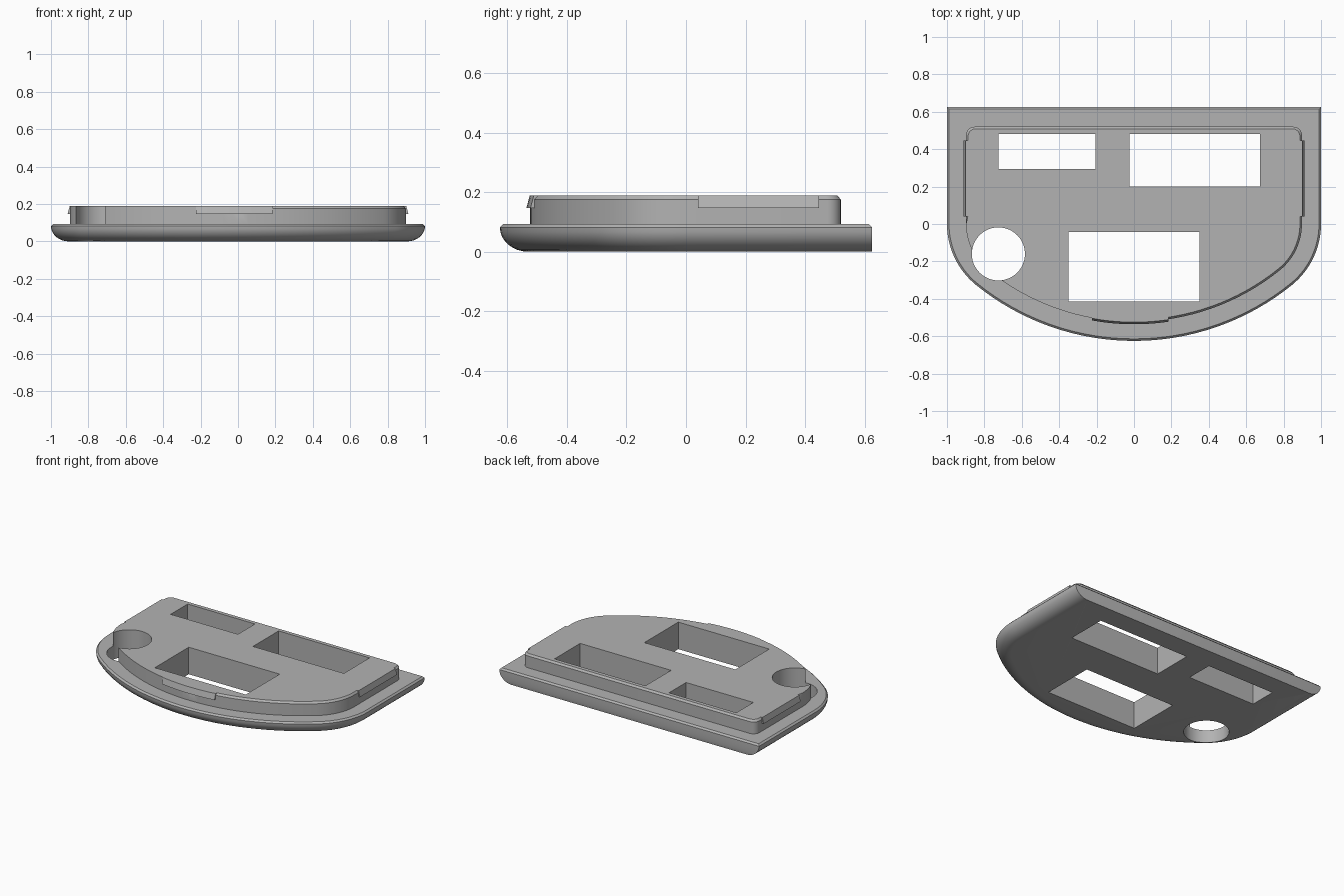
import bpy, bmesh
from math import sin, cos, pi, atan2, sqrt

if "Cube" in bpy.data.objects:
    bpy.data.objects.remove(bpy.data.objects["Cube"])

grey = bpy.data.materials.new("plain grey")
grey.use_nodes = True
color = (0.45, 0.45, 0.45, 1)
grey.diffuse_color = color
grey.node_tree.nodes["Principled BSDF"].inputs["Base Color"].default_value = color

HALF_Y = 0.625
CORNER = 0.42          # side arc radius
FRONT = 1.343          # wide front arc radius
CX, CY = 1 - CORNER, FRONT - HALF_Y
SPLIT = atan2(CY, CX)
TOP = 0.188


def make(name, bm):
    bmesh.ops.recalc_face_normals(bm, faces=bm.faces)
    mesh = bpy.data.meshes.new(name)
    bm.to_mesh(mesh)
    bm.free()
    mesh.materials.append(grey)
    obj = bpy.data.objects.new(name, mesh)
    bpy.context.collection.objects.link(obj)
    return obj


def loft(name, rings):
    bm = bmesh.new()
    loops = [[bm.verts.new(p) for p in ring] for ring in rings]
    n = len(loops[0])
    for a, b in zip(loops, loops[1:]):
        for i in range(n):
            j = (i + 1) % n
            bm.faces.new((a[i], a[j], b[j], b[i]))
    bm.faces.new(loops[0][::-1])
    bm.faces.new(loops[-1])
    return make(name, bm)


def outline(z, off, back, radius):
    """D-shaped ring, inset by off, with rounded back corners."""
    half = []
    for i in range(7):
        a = pi / 2 * (1 - i / 6)
        half.append((1 - off - radius + radius * cos(a), back - radius + radius * sin(a)))
    half.append((1 - off, 0.045))
    for i in range(15):
        a = -SPLIT * i / 14
        half.append((CX + (CORNER - off) * cos(a), (CORNER - off) * sin(a)))
    for i in range(1, 17):
        a = -SPLIT - (pi / 2 - SPLIT) * i / 16
        half.append(((FRONT - off) * cos(a), CY + (FRONT - off) * sin(a)))
    left = [(-x, y) for x, y in reversed(half[:-1])]
    return [(x, y, z) for x, y in half + left]


# Flange with a rounded underside, stepping up into the plug
rings = []
for i in range(9):
    a = pi / 2 * i / 8
    rings.append(outline(0.082 * (1 - cos(a)), 0.095 * (1 - sin(a)), HALF_Y, 0.001))
rings.append(outline(0.093, 0.011, HALF_Y - 0.011, 0.001))
rings.append(outline(0.093, 0.102, 0.52, 0.045))
rings.append(outline(0.175, 0.102, 0.52, 0.045))
full = outline(TOP, 0.102, 0.52, 0.045)
inset = outline(TOP, 0.113, 0.509, 0.04)
rings.append([f if f[0] < 0 and f[1] < 0.04 else c for f, c in zip(full, inset)])
body = loft("cover_body", rings)


# Openings through the whole cover
def cut(cutter):
    mod = body.modifiers.new("opening", "BOOLEAN")
    mod.operation = "DIFFERENCE"
    mod.solver = "EXACT"
    mod.object = cutter
    bpy.context.view_layer.objects.active = body
    bpy.ops.object.modifier_apply(modifier=mod.name)
    bpy.data.objects.remove(cutter)


def prism(name, points):
    return loft(name, [[(x, y, z) for x, y in points] for z in (-0.1, 0.3)])


for x0, x1, y0, y1 in ((-0.725, -0.207, 0.295, 0.482),
                       (-0.025, 0.675, 0.2, 0.482),
                       (-0.35, 0.35, -0.415, -0.042)):
    cut(prism("window_cutter", [(x0, y0), (x1, y0), (x1, y1), (x0, y1)]))
cut(prism("round_cutter", [(-0.725 + 0.142 * cos(2 * pi * i / 48),
                            -0.16 + 0.142 * sin(2 * pi * i / 48)) for i in range(48)]))


# Snap ridges: wedge sections swept along the plug wall
def ridge(name, path):
    sections = []
    for at in path:
        sections.append([(*at(off), z) for off, z in
                         ((0.12, 0.147), (0.089, 0.147), (0.1, TOP), (0.12, TOP))])
    return loft(name, sections)


def front_point(x):
    return lambda off: (x, CY - sqrt((FRONT - off) ** 2 - x * x))


def side_point(s, y):
    return lambda off: (s * (1 - off), y)


parts = [body, ridge("front_ridge", [front_point(-0.225 + 0.41 * i / 10) for i in range(11)])]
for label, s in (("left", 1), ("right", -1)):
    parts.append(ridge(label + "_ridge", [side_point(s, 0.04), side_point(s, 0.447)]))

# Smooth curves, crisp edges
bpy.ops.object.select_all(action="DESELECT")
for part in parts:
    part.select_set(True)
bpy.context.view_layer.objects.active = body
bpy.ops.object.shade_smooth_by_angle(angle=0.5)
